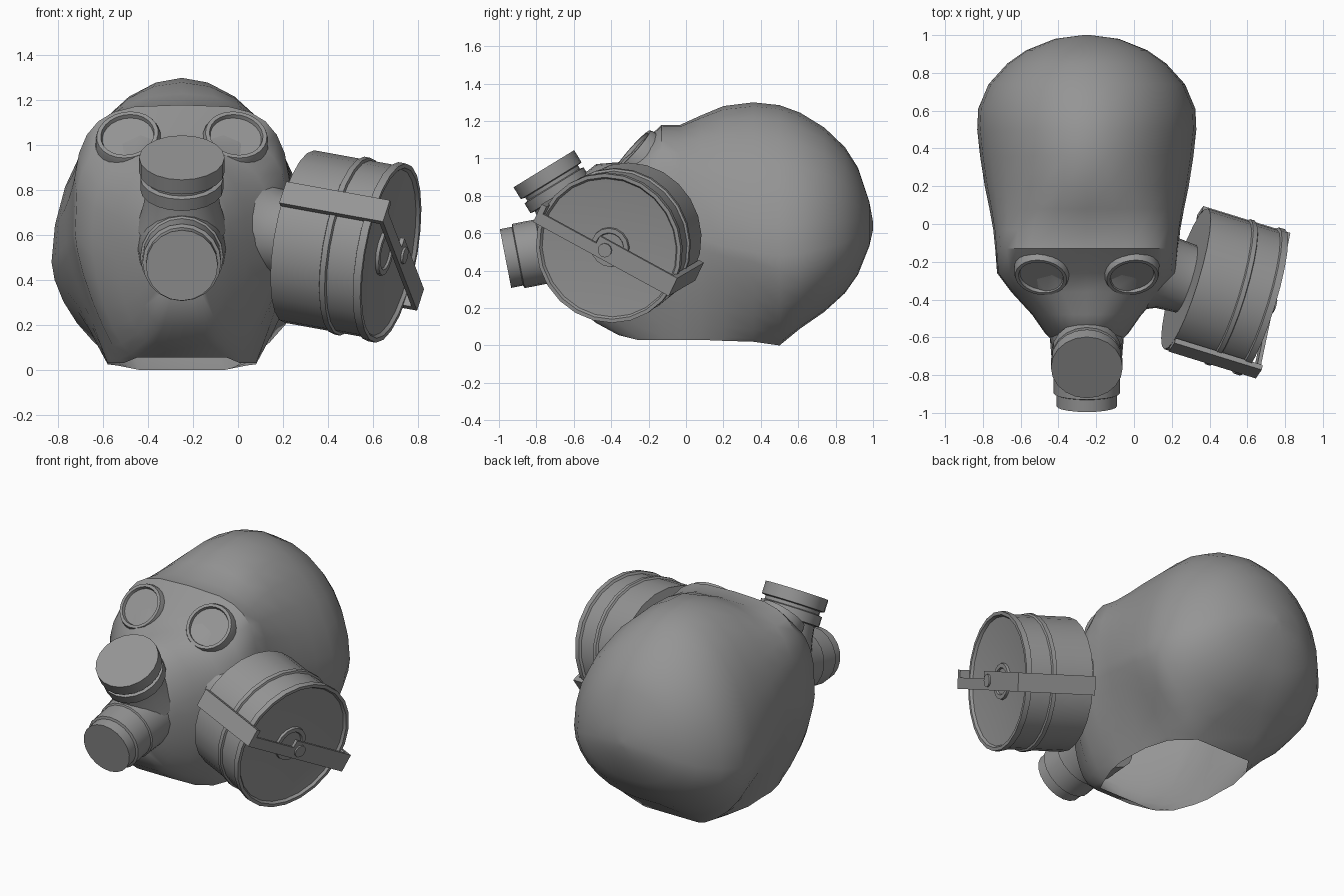
import bpy, bmesh, math
from mathutils import Vector

if "Cube" in bpy.data.objects:
    bpy.data.objects.remove(bpy.data.objects["Cube"])

rubber = bpy.data.materials.new("mid grey")
rubber.use_nodes = True
GREY = (0.3, 0.3, 0.3, 1)
rubber.diffuse_color = GREY
rubber.node_tree.nodes["Principled BSDF"].inputs["Base Color"].default_value = GREY
MID = -0.25  # centre plane of the hood


def finish(name, bm, angle=32):
    mesh = bpy.data.meshes.new(name)
    bm.to_mesh(mesh)
    bm.free()
    ob = bpy.data.objects.new(name, mesh)
    bpy.context.collection.objects.link(ob)
    mesh.materials.append(rubber)
    bpy.ops.object.select_all(action="DESELECT")
    ob.select_set(True)
    bpy.context.view_layer.objects.active = ob
    bpy.ops.object.shade_smooth_by_angle(angle=math.radians(angle))


def skin(rings):
    """Join closed rings of points and cap both ends."""
    bm = bmesh.new()
    loops = [[bm.verts.new(p) for p in ring] for ring in rings]
    n = len(loops[0])
    for a, b in zip(loops, loops[1:]):
        for i in range(n):
            j = (i + 1) % n
            bm.faces.new((a[i], a[j], b[j], b[i]))
    bm.faces.new(loops[0])
    bm.faces.new(loops[-1])
    bmesh.ops.recalc_face_normals(bm, faces=bm.faces)
    return bm


def lathe(name, profile, origin, axis, sides=20):
    """Turn (distance along axis, radius) pairs around an axis."""
    turn = Vector(axis).to_track_quat("Z", "Y")
    step = math.tau / sides
    rings = [[Vector(origin) + turn @ Vector((r * math.cos(i * step), r * math.sin(i * step), h))
              for i in range(sides)] for h, r in profile]
    finish(name, skin(rings))


def plate(name, origin, axes, spans):
    """Box given by its span along each of three axes."""
    bm = bmesh.new()
    bmesh.ops.create_cube(bm, size=1)
    for v in bm.verts:
        v.co = Vector(origin) + sum((ax * (lo + (c + 0.5) * (hi - lo))
                                     for ax, (lo, hi), c in zip(axes, spans, v.co)), Vector())
    bmesh.ops.recalc_face_normals(bm, faces=bm.faces)
    finish(name, bm)


# Hood: y, low z, widest z, top z, half width, neck half width, top roundness, neck flare
sections = [
    (-.67, .32, .55, .74, .13, .05, 2, 1),
    (-.58, .2, .58, .89, .22, .08, 2, 1),
    (-.48, .12, .58, .97, .29, .12, 2.2, 1),
    (-.36, .055, .6, .98, .4, .2, 2.7, 1.3),
    (-.26, .03, .6, 1.06, .475, .26, 3.3, 1.8),
    (-.13, .03, .6, 1.18, .485, .31, 3.6, 2),
    (-.03, .03, .59, 1.18, .495, .33, 3.1, 2),
    (.08, .03, .57, 1.23, .515, .33, 2.4, 2),
    (.2, .025, .53, 1.28, .54, .33, 2.05, 2),
    (.36, .02, .5, 1.3, .565, .29, 1.9, 1.9),
    (.5, 0, .48, 1.285, .58, .19, 1.9, 1.4),
    (.61, .09, .49, 1.245, .575, .15, 1.9, 1.1),
    (.74, .18, .52, 1.165, .52, .08, 2, 1),
    (.85, .28, .55, 1.06, .42, .04, 2, 1),
    (.92, .38, .59, .95, .32, .03, 2, 1),
    (.98, .53, .63, .77, .17, .01, 2, 1),
    (1, .62, .64, .66, .02, .01, 2, 1),
]
QUARTER = 7
rings = []
for y, low, wide, top, half, neck, power, flare in sections:
    side = []
    for i in range(QUARTER + 1):
        t = math.pi / 2 * i / QUARTER
        side.append((half * math.sin(t) ** (2 / power),
                     wide + (top - wide) * max(math.cos(t), 0) ** (2 / power)))
    for i in range(1, QUARTER + 1):
        t = math.pi / 2 * i / QUARTER
        c = max(math.cos(t), 0)
        side.append((neck + (half - neck) * c ** flare,
                     wide - (wide - low) * math.sin(t) ** (1 + (flare - 1) / 2)))
    ring = side + [(-x, z) for x, z in reversed(side[1:])]
    rings.append([(MID + x, y, z) for x, z in ring])
hood = skin(rings)
# Open the neck
opening = [f for f in hood.faces
           if f.normal.z < -.9 and f.calc_center_median().z < .05
           and abs(f.calc_center_median().x - MID) < .01]
bmesh.ops.delete(hood, geom=opening, context="FACES")
finish("hood", hood, 40)

# Goggles: raised rim with a recessed lens
for side, label in ((1, "left"), (-1, "right")):
    look = Vector((side * .12, -.74, .66)).normalized()
    lathe(label + "_goggle", [(-.07, .155), (0, .145), (.018, .138), (.018, .12), (0, .115)],
          (MID + side * .24, -.27, 1.035), look, 24)

# Upper valve with a stepped cap
lathe("upper_valve", [(-.36, .2), (-.24, .17), (-.17, .16), (-.165, .185), (-.105, .185),
                      (-.1, .165), (-.08, .165), (-.075, .19), (0, .19)],
      (MID, -.76, .945), (0, -.52, .85))

# Lower valve
lathe("lower_valve", [(-.42, .2), (-.24, .185), (-.2, .185), (-.195, .175), (-.07, .175),
                      (-.065, .16), (0, .16)],
      (MID, -.965, .465), (0, -.98, -.19))

# Side canister, turned outward, forward and slightly down
axis = Vector((.94, -.29, -.17)).normalized()
outer = Vector((.68, -.415, .52))
lathe("canister", [(-.43, .39), (-.2, .39), (-.195, .402), (-.17, .402), (-.165, .39),
                   (-.04, .39), (-.035, .405), (0, .405), (0, .385), (-.015, .375), (-.035, .2)],
      outer, axis, 24)
lathe("canister_pipe", [(-.72, .28), (-.62, .23), (-.54, .195), (-.42, .185)], outer, axis)

# Boss and bolt on the canister face
lathe("face_boss", [(-.05, .11), (-.02, .105), (-.02, .08), (-.03, .075)], outer, axis, 16)
lathe("bolt", [(.03, .038), (.07, .038)], outer, axis, 12)

# Clamp: a strap along the wall at each end of a bar across the face
reach = Vector((0, -.9, .43))
reach = (reach - axis * reach.dot(axis)).normalized()
across = reach.cross(axis)
if across.z < 0:
    across.negate()
frame = (axis, reach, across)
plate("clamp_front_strap", outer, frame, ((-.43, .06), (.39, .42), (-.055, .055)))
plate("clamp_back_strap", outer, frame, ((-.43, .06), (-.42, -.39), (-.055, .055)))
plate("clamp_bar_narrow", outer, frame, ((.04, .06), (.06, .4), (-.055, .01)))
plate("clamp_bar_wide", outer, frame, ((.04, .06), (-.4, .06), (-.055, .055)))
